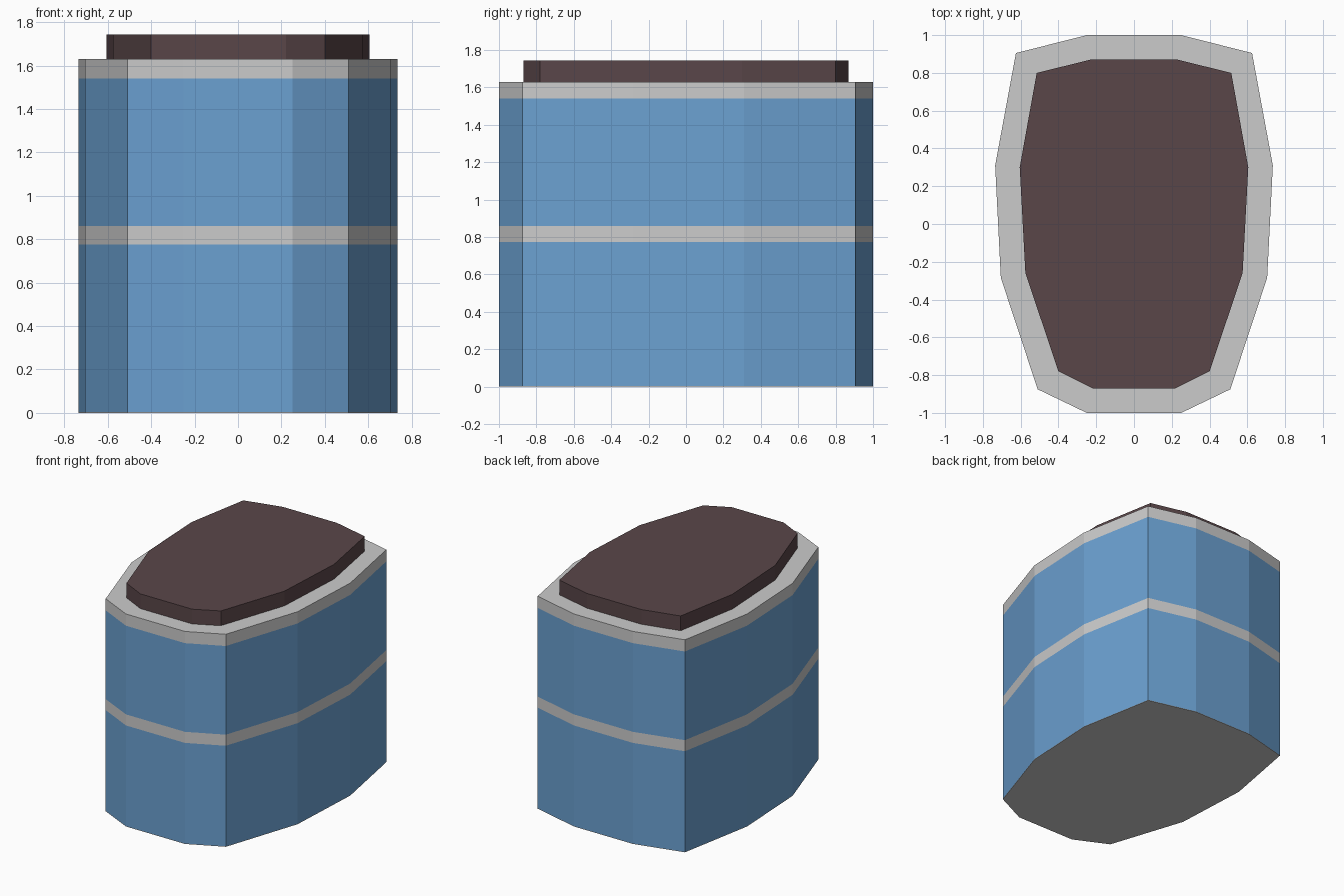
import bpy
import bmesh

if "Cube" in bpy.data.objects:
    bpy.data.objects.remove(bpy.data.objects["Cube"])

# Right half of each plan outline, back to front
BODY = [(0.25, 1.0), (0.625, 0.905), (0.735, 0.31),
        (0.705, -0.285), (0.51, -0.875), (0.25, -1.0)]
LID = [(0.23, 0.87), (0.515, 0.80), (0.605, 0.30),
       (0.575, -0.26), (0.40, -0.78), (0.22, -0.87)]


def material(name, rgb):
    mat = bpy.data.materials.new(name)
    mat.diffuse_color = (*rgb, 1.0)
    mat.use_nodes = True
    mat.node_tree.nodes["Principled BSDF"].inputs["Base Color"].default_value = mat.diffuse_color
    return mat


def prism(name, half, z0, z1, mat=None, bottom=False, top=False):
    """Mirror a half outline across x and extrude it from z0 to z1."""
    outline = half[::-1] + [(-x, y) for x, y in half]
    outline = half[::-1] + [(-x, y) for x, y in half]  # counter-clockwise
    bm = bmesh.new()
    low = [bm.verts.new((x, y, z0)) for x, y in outline]
    high = [bm.verts.new((x, y, z1)) for x, y in outline]
    n = len(outline)
    for i in range(n):
        j = (i + 1) % n
        bm.faces.new((low[i], low[j], high[j], high[i]))
    if bottom:
        bm.faces.new(low[::-1])
    if top:
        bm.faces.new(high)
    mesh = bpy.data.meshes.new(name)
    bm.to_mesh(mesh)
    bm.free()
    obj = bpy.data.objects.new(name, mesh)
    bpy.context.collection.objects.link(obj)
    if mat:
        mesh.materials.append(mat)
    return obj


blue = material("blue_paint", (0.147, 0.355, 0.64))
dark = material("dark_brown", (0.101, 0.061, 0.066))

# Grey base, then blue walls split by a grey band and capped by a grey rim
prism("base_plate", BODY, 0.0, 0.004, bottom=True)
prism("lower_wall", BODY, 0.004, 0.775, blue)
prism("middle_band", BODY, 0.775, 0.86)
prism("upper_wall", BODY, 0.86, 1.54, blue)
prism("top_rim", BODY, 1.54, 1.63, top=True)

# Raised inset lid
prism("lid", LID, 1.63, 1.743, dark, top=True)
